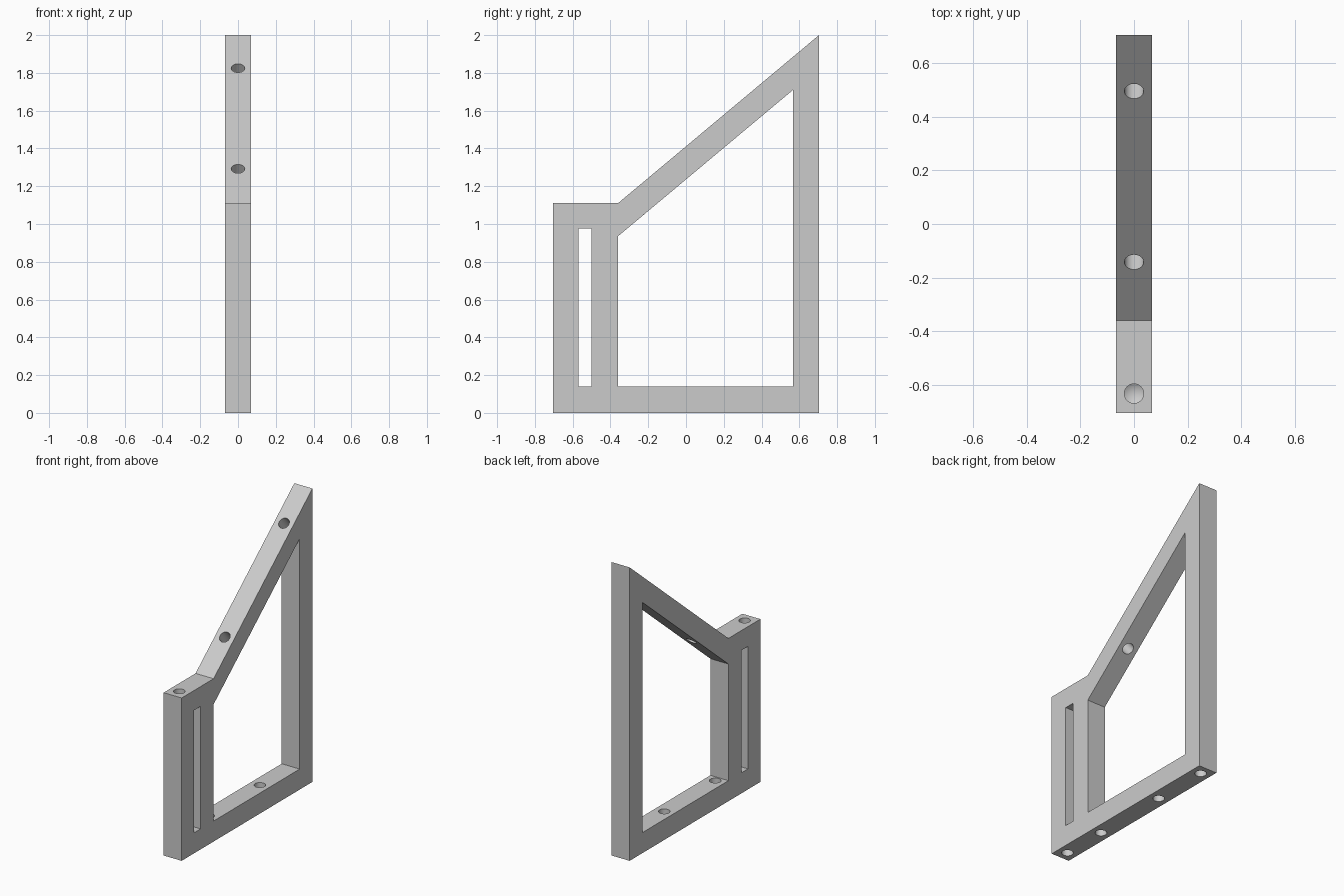
import bpy
import bmesh
import math
from mathutils import Vector

if "Cube" in bpy.data.objects:
    bpy.data.objects.remove(bpy.data.objects["Cube"], do_unlink=True)

HALF_WIDTH = 0.068
RADIUS = 0.036

# One plain grey for the whole bracket
grey = bpy.data.materials.new("plain grey")
grey.use_nodes = True
grey.diffuse_color = (0.6, 0.6, 0.6, 1)
grey.node_tree.nodes["Principled BSDF"].inputs["Base Color"].default_value = (0.6, 0.6, 0.6, 1)


def make_object(name, bm):
    bmesh.ops.recalc_face_normals(bm, faces=bm.faces)
    mesh = bpy.data.meshes.new(name)
    bm.to_mesh(mesh)
    bm.free()
    mesh.materials.append(grey)
    obj = bpy.data.objects.new(name, mesh)
    bpy.context.collection.objects.link(obj)
    return obj


def prism(name, profile, half):
    """Extrude a (y, z) profile across the width."""
    bm = bmesh.new()
    face = bm.faces.new([bm.verts.new((-half, y, z)) for y, z in profile])
    ext = bmesh.ops.extrude_face_region(bm, geom=[face])["geom"]
    verts = [g for g in ext if isinstance(g, bmesh.types.BMVert)]
    bmesh.ops.translate(bm, verts=verts, vec=(2 * half, 0, 0))
    return make_object(name, bm)


def drill(name, y, z, direction, depth):
    """Round bit with a pointed tip, entering the surface at (y, z)."""
    bm = bmesh.new()
    steps = 32
    tip = RADIUS * 0.6
    rings = []
    for h in (-0.03, depth - tip):
        rings.append([bm.verts.new((RADIUS * math.cos(2 * math.pi * i / steps),
                                    RADIUS * math.sin(2 * math.pi * i / steps), h))
                      for i in range(steps)])
    point = bm.verts.new((0, 0, depth))
    bm.faces.new(rings[0])
    for i in range(steps):
        j = (i + 1) % steps
        bm.faces.new((rings[0][i], rings[0][j], rings[1][j], rings[1][i]))
        bm.faces.new((rings[1][i], rings[1][j], point))
    obj = make_object(name, bm)
    obj.rotation_mode = "QUATERNION"
    obj.rotation_quaternion = Vector((0, 0, 1)).rotation_difference(Vector(direction))
    obj.location = (0, y, z)
    return obj


def cut(target, cutter):
    cutter.hide_render = True
    bpy.context.view_layer.update()
    mod = target.modifiers.new("cut", "BOOLEAN")
    mod.operation = "DIFFERENCE"
    mod.solver = "EXACT"
    mod.object = cutter
    bpy.context.view_layer.objects.active = target
    bpy.ops.object.modifier_apply(modifier=mod.name)
    bpy.data.objects.remove(cutter, do_unlink=True)


# Outer silhouette with the sloping top bar
STEP = (-0.36, 1.11)
PEAK = (0.704, 2.0)
frame = prism("bracket_frame",
              [(-0.704, 0), (0.704, 0), PEAK, STEP, (-0.704, 1.11)], HALF_WIDTH)

# Narrow slot and large opening
cut(frame, prism("slot_cutter",
                 [(-0.57, 0.14), (-0.5, 0.14), (-0.5, 0.975), (-0.57, 0.975)], 0.2))
cut(frame, prism("opening_cutter",
                 [(-0.36, 0.14), (0.567, 0.14), (0.567, 1.71), (-0.36, 0.935)], 0.2))

# Bolt holes up through the base: blind under the posts, through elsewhere
for y in (-0.635, -0.315, 0.235, 0.635):
    cut(frame, drill("base_drill", y, 0, (0, 0, 1), 0.2))

# Blind hole in the top of the front post
cut(frame, drill("post_drill", -0.632, 1.11, (0, 0, -1), 0.2))

# Holes square to the sloping bar
slope = (PEAK[1] - STEP[1]) / (PEAK[0] - STEP[0])
for y in (-0.142, 0.495):
    z = STEP[1] + slope * (y - STEP[0])
    cut(frame, drill("slope_drill", y, z, (0, slope, -1), 0.2))

# Smooth hole walls, crisp edges
bpy.ops.object.select_all(action="DESELECT")
frame.select_set(True)
bpy.context.view_layer.objects.active = frame
bpy.ops.object.shade_smooth_by_angle(angle=math.radians(25))
